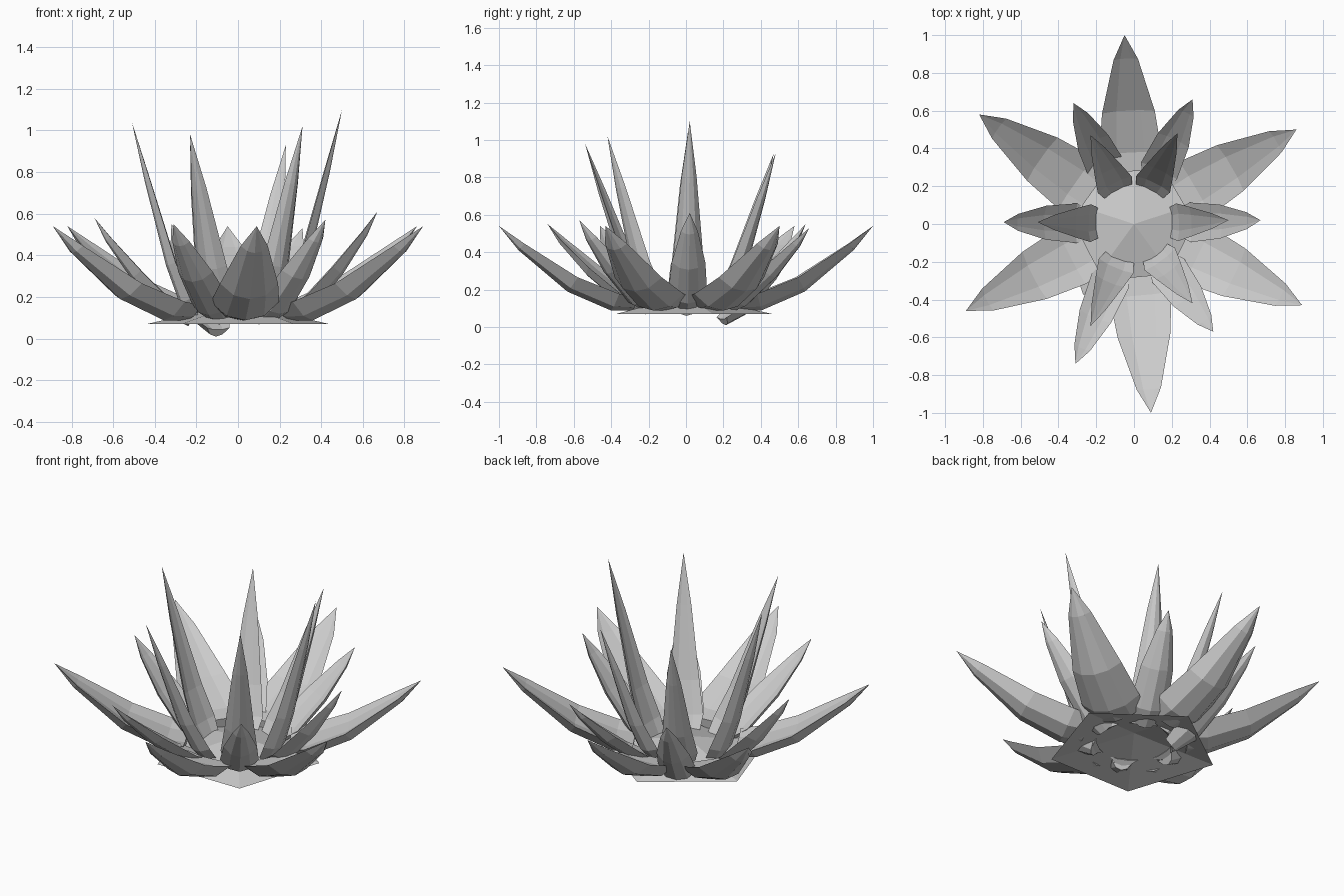
import bpy, bmesh, math
from mathutils import Vector

if "Cube" in bpy.data.objects:
    bpy.data.objects.remove(bpy.data.objects["Cube"])

# Cross-section: (fraction of half width, fraction of depth along leaf normal)
SECTION = [(-1, 0.35), (-0.55, -0.6), (0, -0.9), (0.55, -0.6),
           (1, 0.35), (0.45, 0.1), (-0.45, 0.1)]


def leaf(name, tip, base, stations):
    """stations: (radial fraction, height fraction, half width, depth) from base to tip."""
    r_tip = math.hypot(tip[0], tip[1])
    out = Vector((tip[0], tip[1], 0)) / r_tip
    side = Vector((-out.y, out.x, 0))
    r0, z0 = base
    path = [out * (r0 + (r_tip - r0) * f) + Vector((0, 0, z0 + (tip[2] - z0) * h))
            for f, h, w, d in stations] + [Vector(tip)]
    bm = bmesh.new()
    rings = []
    for i, (f, h, w, d) in enumerate(stations):
        t = (path[i + 1] - path[max(i - 1, 0)]).normalized()
        normal = side.cross(t)
        if normal.dot(Vector((-out.x, -out.y, 1))) < 0:
            normal = -normal
        rings.append([bm.verts.new(path[i] + side * a * w + normal * b * d)
                      for a, b in SECTION])
    end = bm.verts.new(path[-1])
    n = len(SECTION)
    for a, b in zip(rings, rings[1:]):
        for k in range(n):
            bm.faces.new((a[k], a[(k + 1) % n], b[(k + 1) % n], b[k]))
    for k in range(n):
        bm.faces.new((rings[-1][k], rings[-1][(k + 1) % n], end))
    bm.faces.new(rings[0])
    bmesh.ops.recalc_face_normals(bm, faces=bm.faces)
    me = bpy.data.meshes.new(name)
    bm.to_mesh(me)
    bm.free()
    bpy.context.collection.objects.link(bpy.data.objects.new(name, me))


# Low five-sided cone that carries the leaves
bpy.ops.mesh.primitive_cone_add(vertices=5, radius1=0.46, radius2=0, depth=0.1,
                                end_fill_type='NOTHING', location=(0, 0, 0.12))
bpy.context.object.name = "base_cone"

# Wide spreading outer leaves
outer = [(0, 0, 0.155, 0.06), (0.14, 0.03, 0.165, 0.075), (0.45, 0.26, 0.14, 0.07),
         (0.83, 0.74, 0.065, 0.035)]
for i, (x, y) in enumerate([(-0.05, 1), (0.86, 0.5), (0.89, -0.43),
                            (0.09, -1), (-0.89, -0.46), (-0.82, 0.58)]):
    leaf(f"outer_leaf_{i + 1}", (x, y, 0.54), (0.28, 0.14), outer)

# Shorter middle leaves, one of them set lower
middle = [(0, 0, 0.06, 0.04), (0.2, 0.12, 0.105, 0.055), (0.55, 0.46, 0.09, 0.05),
          (0.85, 0.8, 0.045, 0.025)]
for i, (x, y, z, zb) in enumerate([
        (0.31, 0.66, 0.53, 0.1), (0.67, 0.02, 0.61, 0.1), (0.42, -0.57, 0.57, 0.1),
        (-0.31, -0.74, 0.55, 0.1), (-0.69, 0.01, 0.58, 0.09), (-0.32, 0.64, 0.55, 0.04)]):
    leaf(f"middle_leaf_{i + 1}", (x, y, z), (0.22, zb), middle)

# Tall upright inner leaves
inner = [(0, 0, 0.08, 0.035), (0.14, 0.08, 0.1, 0.045), (0.36, 0.27, 0.08, 0.04),
         (0.74, 0.7, 0.04, 0.022)]
for i, (x, y, z) in enumerate([
        (0.23, 0.48, 0.93), (0.5, 0.02, 1.1), (0.31, -0.42, 1.02),
        (-0.23, -0.54, 0.98), (-0.51, 0.01, 1.04), (-0.23, 0.47, 0.93)]):
    leaf(f"inner_leaf_{i + 1}", (x, y, z), (0.2, 0.11), inner)
